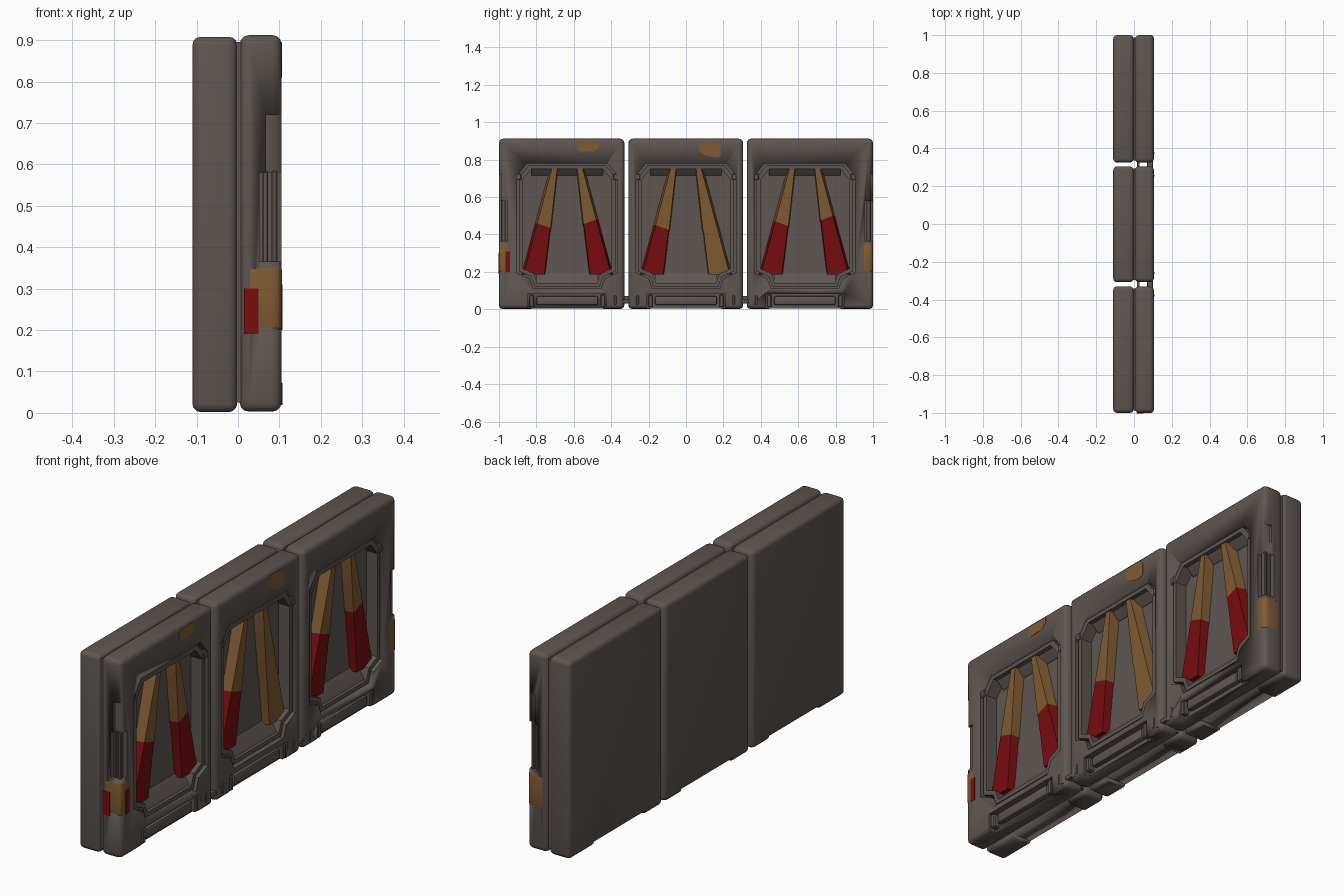
import bpy, bmesh, math
from mathutils import Matrix

if "Cube" in bpy.data.objects:
    bpy.data.objects.remove(bpy.data.objects["Cube"])


def material(name, rgb):
    m = bpy.data.materials.new(name)
    m.diffuse_color = (*rgb, 1)
    m.use_nodes = True
    m.node_tree.nodes["Principled BSDF"].inputs["Base Color"].default_value = m.diffuse_color
    return m


GREY = material("dark_grey_metal", (0.112, 0.092, 0.082))
TAN = material("worn_tan", (0.21, 0.105, 0.033))
RED = material("deep_red", (0.19, 0.004, 0.005))


def finish(name, bm, mats, angle=35):
    bmesh.ops.recalc_face_normals(bm, faces=bm.faces[:])
    me = bpy.data.meshes.new(name)
    bm.to_mesh(me)
    bm.free()
    for m in mats:
        me.materials.append(m)
    ob = bpy.data.objects.new(name, me)
    bpy.context.collection.objects.link(ob)
    bpy.ops.object.select_all(action='DESELECT')
    ob.select_set(True)
    bpy.context.view_layer.objects.active = ob
    bpy.ops.object.shade_smooth_by_angle(angle=math.radians(angle))
    return ob


def box(name, x, y, z, mat=GREY, bevel=0.0, seg=3):
    bm = bmesh.new()
    bmesh.ops.create_cube(bm, size=1)
    for v in bm.verts:
        v.co = [(r[0] + r[1]) / 2 + c * (r[1] - r[0]) for c, r in zip(v.co, (x, y, z))]
    if bevel:
        bmesh.ops.bevel(bm, geom=bm.edges[:], offset=bevel, segments=seg, profile=0.5, affect='EDGES')
    return finish(name, bm, [mat])


def prism(name, pts, x0, x1, mat=GREY):
    """Extrude a (y, z) outline from x0 to x1."""
    bm = bmesh.new()
    f = bm.faces.new([bm.verts.new((x0, y, z)) for y, z in pts])
    r = bmesh.ops.extrude_face_region(bm, geom=[f])
    for v in r['geom']:
        if isinstance(v, bmesh.types.BMVert):
            v.co.x = x1
    return finish(name, bm, [mat])


def cut(ob, cutters):
    for c in cutters:
        m = ob.modifiers.new("cut", 'BOOLEAN')
        m.operation, m.object, m.solver = 'DIFFERENCE', c, 'EXACT'
    bpy.context.view_layer.update()
    ev = ob.evaluated_get(bpy.context.evaluated_depsgraph_get())
    me = bpy.data.meshes.new_from_object(ev)
    ob.modifiers.clear()
    ob.data = me
    for c in cutters:
        bpy.data.objects.remove(c)


def window(yc, inset=0.0):
    half = [(0.18, 0.11), (0.20, 0.165), (0.268, 0.195), (0.268, 0.715), (0.215, 0.78)]
    pts = half + [(-y, z) for y, z in reversed(half)]
    s, t = 1 - inset / 0.268, 1 - inset / 0.335
    return [(yc + y * s, 0.445 + (z - 0.445) * t) for y, z in pts]


def ring(name, outer, inner, x0, x1):
    bm = bmesh.new()
    n = len(outer)
    a, b, c, d = [[bm.verts.new((x, y, z)) for y, z in p]
                  for p, x in ((outer, x0), (outer, x1), (inner, x1), (inner, x0))]
    for p, q in ((a, b), (b, c), (c, d), (d, a)):
        for i in range(n):
            j = (i + 1) % n
            bm.faces.new((p[i], p[j], q[j], q[i]))
    return finish(name, bm, [GREY])


def strut(name, yc, side, red_top):
    """Tapered rib, red below red_top."""
    bm = bmesh.new()
    rows = []
    for z in (0.185, red_top - 0.04, red_top, 0.75):
        t = (z - 0.2) / 0.54
        o, i = 0.23 - 0.145 * t, 0.12 - 0.065 * t
        xf = 0.075 + 0.015 * t
        rows.append([bm.verts.new((x, yc + side * y, z)) for x, y in
                     ((0.035, i - 0.004), (xf, i), (xf, o), (0.035, o + 0.012))])
    bm.faces.new(rows[0])
    bm.faces.new(rows[-1])
    for p, q in zip(rows, rows[1:]):
        for k in range(4):
            bm.faces.new((p[k], p[(k + 1) % 4], q[(k + 1) % 4], q[k]))
    for f in bm.faces:
        f.material_index = 1 if f.calc_center_median().z < red_top else 0
    # taper the red tip
    for v in rows[2][:2]:
        v.co.z -= 0.025
    return finish(name, bm, [TAN, RED], 20)


def wedge(name, yc, hw, xz):
    """Sloped sill or lintel: (x, z) outline run across y."""
    bm = bmesh.new()
    a, b = [[bm.verts.new((x, yc + s * hw, z)) for x, z in xz] for s in (-1, 1)]
    bm.faces.new(a)
    bm.faces.new(b)
    for i in range(len(xz)):
        j = (i + 1) % len(xz)
        bm.faces.new((a[i], a[j], b[j], b[i]))
    return finish(name, bm, [GREY])


# panel: y range, window centre, outer end sign, red heights of both struts
PANELS = [("near", (-1.0, -0.33), -0.635, -1, (0.46, 0.48)),
          ("middle", (-0.308, 0.305), 0.0, 0, (0.45, 0)),
          ("far", (0.325, 1.0), 0.635, 1, (0.47, 0.50))]

for tag, (y0, y1), yc, end, reds in PANELS:
    # back slab with foot cut-out
    back = box(tag + "_back_slab", (-0.11, -0.002), (y0, y1), (0.002, 0.908), GREY, 0.02)
    cut(back, [box("cutter", (-0.2, 0.05), (yc - 0.19, yc + 0.19), (-0.1, 0.022))])
    box(tag + "_seam_core", (-0.02, 0.02), (y0 + 0.012, y1 - 0.012), (0.025, 0.895))

    # front slab with window, lower recess and end grip cut in
    front = box(tag + "_front_slab", (0.004, 0.105), (y0, y1), (0.003, 0.912), GREY, 0.022)
    cutters = [prism("cutter", window(yc), 0.04, 0.2),
               box("cutter", (0.075, 0.2), (yc - 0.21, yc + 0.21), (-0.1, 0.085))]
    if end:
        def ys(a, b):
            return sorted((end * a, end * b))
        cutters += [box("cutter", (0.052, 0.2), ys(0.955, 1.1), (0.365, 0.58)),
                    box("cutter", (0.066, 0.2), ys(0.986, 1.1), (0.57, 0.72))]
    cut(front, cutters)

    # window rim and sloped inner sill and lintel
    ring(tag + "_window_rim", window(yc, 0.011), window(yc, 0.03), 0.035, 0.096)
    wedge(tag + "_window_sill", yc, 0.165, [(0.035, 0.13), (0.085, 0.13), (0.08, 0.145), (0.042, 0.2), (0.035, 0.2)])
    wedge(tag + "_window_lintel", yc, 0.19, [(0.035, 0.765), (0.085, 0.765), (0.08, 0.755), (0.042, 0.715), (0.035, 0.715)])
    # corner clips on the rim
    for s in (-1, 1):
        box(tag + "_rim_clip", (0.08, 0.101), sorted((yc + s * 0.245, yc + s * 0.275)), (0.69, 0.725), GREY, 0.004, 1)

    # tapered struts
    for s, r in zip((-1, 1), reds):
        st = strut(tag + "_strut", yc, s, r or 0.45)
        if not r:
            for p in st.data.polygons:
                p.material_index = 0

    # lower rail sitting in the recess
    box(tag + "_lower_rail", (0.06, 0.098), (yc - 0.165, yc + 0.165), (0.022, 0.07), GREY, 0.008, 2)
    for s in (-1, 1):
        box(tag + "_rail_stop", (0.06, 0.103), (yc + s * 0.19 - 0.012, yc + s * 0.19 + 0.012), (0.012, 0.078), GREY, 0.004, 1)

    # end grip bars and painted corner
    if end:
        for x in (0.066, 0.088):
            box(tag + "_grip_bar", (x - 0.007, x + 0.007), ys(0.965, 0.988), (0.36, 0.585), GREY, 0.003, 1)
        box(tag + "_painted_corner", (0.012, 0.1058), ys(0.935, 1.0008), (0.19, 0.365), TAN, 0.02)
        if end < 0:
            box("red_end_patch", (0.014, 0.05), (-1.0022, -0.998), (0.19, 0.30), RED)
            box("red_front_patch", (0.103, 0.107), (-0.965, -0.94), (0.20, 0.31), RED)

# worn tan patches on the upper front
prism("near_worn_patch", [(-0.58, 0.85), (-0.56, 0.842), (-0.49, 0.845), (-0.465, 0.87),
                          (-0.465, 0.895), (-0.57, 0.895), (-0.58, 0.87)], 0.1, 0.1062, TAN)
prism("middle_worn_patch", [(0.07, 0.85), (0.10, 0.825), (0.16, 0.81), (0.185, 0.82),
                            (0.185, 0.87), (0.17, 0.895), (0.09, 0.895), (0.07, 0.88)], 0.1, 0.1062, TAN)

# hinge links between panels
for y in (-0.319, 0.315):
    box("hinge_link", (0.07, 0.1), (y - 0.055, y + 0.055), (0.032, 0.052), GREY, 0.005, 2)
    box("inner_hinge_strip", (0.015, 0.03), (y - 0.02, y + 0.02), (0.03, 0.07))
    for s in (-1, 1):
        bm = bmesh.new()
        bmesh.ops.create_cone(bm, cap_ends=True, segments=16, radius1=0.017, radius2=0.017, depth=0.045,
                              matrix=Matrix.Translation((0.09, y + s * 0.036, 0.042)))
        finish("hinge_knuckle", bm, [GREY])
        box("hinge_bracket", (0.07, 0.108), (y + s * 0.06 - 0.008, y + s * 0.06 + 0.008), (0.025, 0.075), GREY, 0.004, 1)
